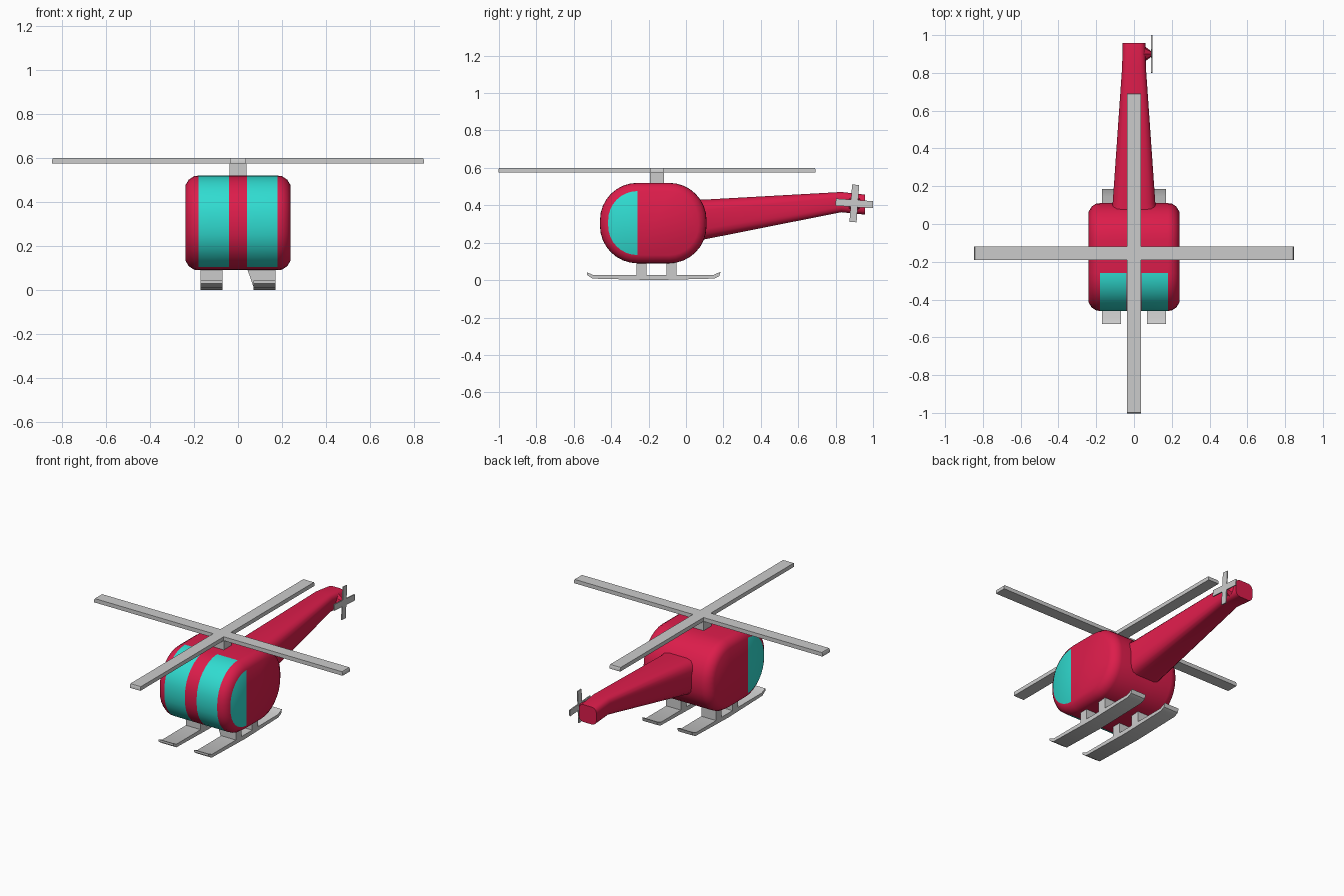
import bpy, bmesh, math
from mathutils import Matrix, Vector

if "Cube" in bpy.data.objects:
    bpy.data.objects.remove(bpy.data.objects["Cube"])


def material(name, rgb):
    m = bpy.data.materials.new(name)
    m.diffuse_color = (*rgb, 1)
    m.use_nodes = True
    m.node_tree.nodes["Principled BSDF"].inputs["Base Color"].default_value = m.diffuse_color
    return m


RED = material("red_paint", (0.72, 0.012, 0.07))
TEAL = material("teal_glass", (0.03, 0.72, 0.64))


def finish(bm, name, mats=(), angle=35):
    bmesh.ops.recalc_face_normals(bm, faces=bm.faces)
    me = bpy.data.meshes.new(name)
    bm.to_mesh(me)
    bm.free()
    ob = bpy.data.objects.new(name, me)
    bpy.context.collection.objects.link(ob)
    for m in mats:
        me.materials.append(m)
    bpy.ops.object.select_all(action='DESELECT')
    ob.select_set(True)
    bpy.context.view_layer.objects.active = ob
    bpy.ops.object.shade_smooth_by_angle(angle=math.radians(angle))
    return ob


def rounded_rect(a0, a1, b0, b1, r, n):
    """Counter-clockwise outline, starting at the right end of the bottom edge."""
    pts = []
    centres = [(a1 - r, b0 + r), (a1 - r, b1 - r), (a0 + r, b1 - r), (a0 + r, b0 + r)]
    for k, (ca, cb) in enumerate(centres):
        for i in range(n + 1):
            t = math.radians(-90 + 90 * k + 90 * i / n)
            pts.append((ca + r * math.cos(t), cb + r * math.sin(t)))
    return pts


def loft(bm, rings, caps=True):
    rows = [[bm.verts.new(p) for p in ring] for ring in rings]
    n = len(rows[0])
    for a, b in zip(rows, rows[1:]):
        for i in range(n):
            j = (i + 1) % n
            bm.faces.new((a[i], a[j], b[j], b[i]))
    if caps:
        bm.faces.new(rows[0])
        bm.faces.new(rows[-1])
    return rows


def box(bm, x0, x1, y0, y1, z0, z1):
    m = Matrix.Translation(((x0 + x1) / 2, (y0 + y1) / 2, (z0 + z1) / 2))
    m = m @ Matrix.Diagonal((x1 - x0, y1 - y0, z1 - z0, 1))
    return bmesh.ops.create_cube(bm, size=1, matrix=m)["verts"]


# Cabin: side profile lofted across x, with glazing on front strips and sides
N = 8
half = [(0.04, 0), (0.18, 0), (0.2, 0.002), (0.224, 0.018), (0.24, 0.044)]
stations = [(-x, i) for x, i in reversed(half)] + half
bm = bmesh.new()
rings = []
for x, i in stations:
    prof = rounded_rect(-0.46 + i, 0.11 - i, 0.09 + i, 0.52 - i, 0.2 - i, N)
    rings.append([(x, y, z) for y, z in prof])
rows = loft(bm, rings, caps=False)
front = 2 * (N + 1)
for row in (rows[0], rows[-1]):
    bm.faces.new(row[front:]).material_index = 1
    bm.faces.new(row[:front + 1] + row[-1:])
for f in bm.faces:
    c = f.calc_center_median()
    if c.y < -0.26 and c.z > 0.1 and 0.04 < abs(c.x) < 0.18:
        f.material_index = 1
finish(bm, "cabin", (RED, TEAL), 40)

# Tail boom
bm = bmesh.new()
secs = [(0.04, 0.13, 0.205, 0.43, 0.06), (0.11, 0.113, 0.22, 0.431, 0.055),
        (0.83, 0.063, 0.363, 0.471, 0.03), (0.958, 0.06, 0.35, 0.457, 0.03)]
loft(bm, [[(x, y, z) for x, z in rounded_rect(-w, w, z0, z1, r, 3)]
          for y, w, z0, z1, r in secs])
finish(bm, "tail_boom", (RED,))

# Tail rotor hub
bm = bmesh.new()
bmesh.ops.create_cone(bm, cap_ends=True, segments=8, radius1=0.05, radius2=0.012, depth=0.05,
                      matrix=Matrix.Translation((0.07, 0.9, 0.41)) @ Matrix.Rotation(math.pi / 2, 4, 'Y'))
finish(bm, "tail_rotor_hub", (RED,))

# Tail rotor: two crossed blades, slightly turned
bm = bmesh.new()
box(bm, 0.09, 0.097, -0.1, 0.1, -0.019, 0.019)
box(bm, 0.0905, 0.0965, -0.019, 0.019, -0.1, 0.1)
bmesh.ops.rotate(bm, verts=bm.verts, cent=(0, 0, 0), matrix=Matrix.Rotation(math.radians(-4), 3, 'X'))
bmesh.ops.translate(bm, verts=bm.verts, vec=(0, 0.9, 0.41))
finish(bm, "tail_rotor")

# Main rotor: one crossed outline, extruded and edged with a small chamfer
bm = bmesh.new()
w, L, cy = 0.036, 0.847, -0.155
quarter = [(w, -L), (w, -w), (L, -w)]
outline = []
for k in range(4):
    rot = Matrix.Rotation(math.pi / 2 * k, 2)
    outline += [rot @ Vector(p) for p in quarter]
loft(bm, [[(p.x * s, p.y * s + cy, z) for p in outline]
          for s, z in ((1, 0.576), (1, 0.592), (0.995, 0.6))])
finish(bm, "main_rotor")

# Rotor mast
bm = bmesh.new()
box(bm, -0.038, 0.038, -0.193, -0.117, 0.48, 0.58)
finish(bm, "rotor_mast")

# Landing skids with upturned ends, and their struts
side = [(-0.53, 0.028), (-0.5, 0.008), (-0.17, 0), (0.15, 0.008), (0.178, 0.022),
        (0.185, 0.045), (0.145, 0.027), (-0.495, 0.027), (-0.53, 0.042)]
for s, label in ((-1, "left"), (1, "right")):
    bm = bmesh.new()
    loft(bm, [[(s * x, y, z) for y, z in side] for x in (0.07, 0.17)])
    finish(bm, label + "_skid")
    for y, place in ((-0.237, "front"), (-0.077, "rear")):
        bm = bmesh.new()
        verts = box(bm, s * 0.12 - 0.05, s * 0.12 + 0.05, y - 0.027, y + 0.027, 0.015, 0.13)
        if s > 0 and place == "front":
            for v in verts:
                if v.co.z > 0.1 and v.co.x < 0.1:
                    v.co.x = 0.03
        finish(bm, f"{label}_{place}_strut")
